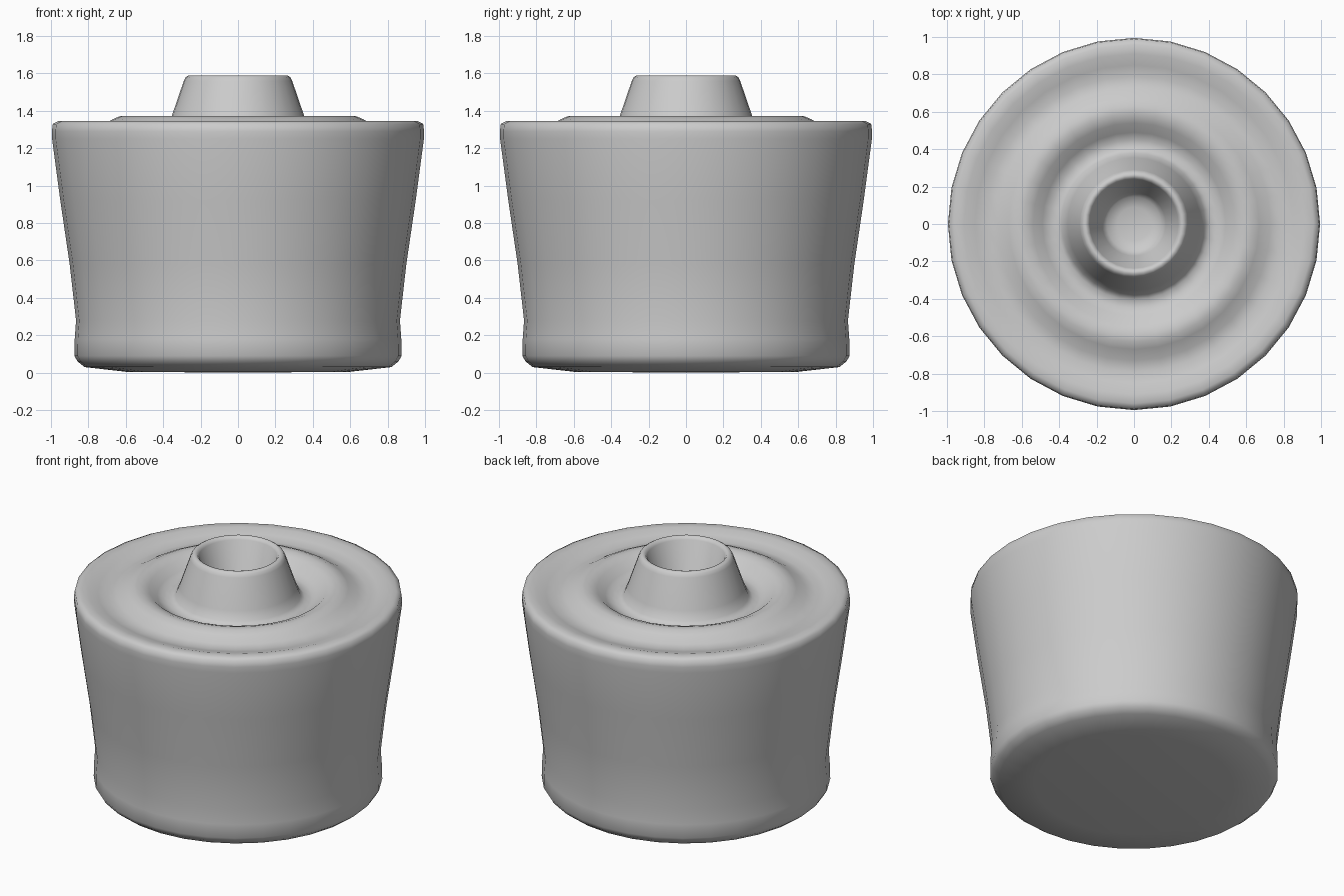
import bpy, bmesh, math

SEGMENTS = 32

# Half profile (radius, height), from base centre round to the bottom of the spout hole
PROFILE = [
    (0.0, 0.0), (0.60, 0.005), (0.82, 0.03), (0.858, 0.06), (0.875, 0.09),   # base
    (0.873, 0.18), (0.866, 0.28), (0.90, 0.58), (0.95, 0.92), (0.994, 1.25),  # tapered wall
    (0.995, 1.29), (0.99, 1.33), (0.96, 1.345), (0.91, 1.343),                # outer rim
    (0.85, 1.325), (0.79, 1.31), (0.73, 1.32), (0.67, 1.355),                 # outer groove
    (0.63, 1.372), (0.59, 1.373), (0.54, 1.355), (0.49, 1.31),                # ridge
    (0.45, 1.29), (0.405, 1.29), (0.38, 1.31), (0.355, 1.37),                 # inner groove
    (0.29, 1.56), (0.28, 1.58), (0.265, 1.59), (0.25, 1.588), (0.237, 1.57),  # spout lip
    (0.17, 1.34), (0.145, 1.305), (0.09, 1.29), (0.0, 1.285),                 # hole
]


def lathe(name, profile, segments):
    bm = bmesh.new()
    verts = [bm.verts.new((r, 0, z)) for r, z in profile]
    edges = [bm.edges.new(pair) for pair in zip(verts, verts[1:])]
    bmesh.ops.spin(bm, geom=verts + edges, cent=(0, 0, 0), axis=(0, 0, 1),
                   angle=math.tau, steps=segments, use_duplicate=False)
    bmesh.ops.remove_doubles(bm, verts=bm.verts, dist=0.0005)
    bmesh.ops.recalc_face_normals(bm, faces=bm.faces)
    mesh = bpy.data.meshes.new(name)
    bm.to_mesh(mesh)
    bm.free()
    mesh.shade_smooth()
    obj = bpy.data.objects.new(name, mesh)
    bpy.context.collection.objects.link(obj)
    return obj


# Tapered body with grooved top and hollow spout
lathe("tapered_pot_body", PROFILE, SEGMENTS)
